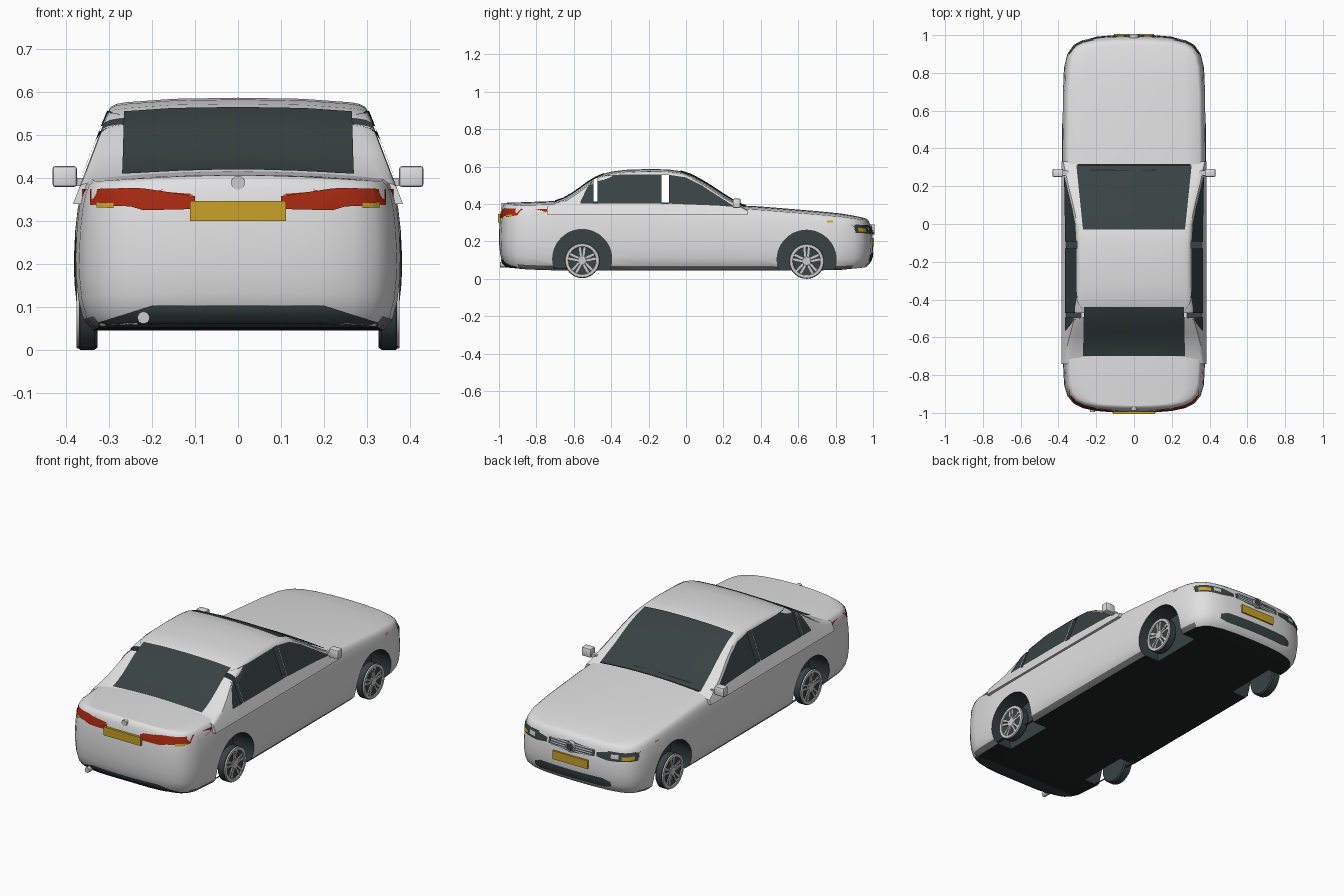
import bpy, bmesh, math
from mathutils import Vector
from mathutils.bvhtree import BVHTree

if "Cube" in bpy.data.objects:
    bpy.data.objects.remove(bpy.data.objects["Cube"])


def material(name, r, g, b):
    m = bpy.data.materials.new(name)
    m.use_nodes = True
    m.diffuse_color = (r, g, b, 1)
    m.node_tree.nodes["Principled BSDF"].inputs["Base Color"].default_value = (r, g, b, 1)
    return m


PAINT = material("silver paint", .75, .75, .75)
DARK = material("dark glass", .04, .055, .055)
BLACK = material("black trim", .014, .018, .018)
GREY = material("sill grey", .16, .16, .16)
CHROME = material("chrome", .6, .6, .6)
RED = material("lamp red", .38, .022, .006)
YELLOW = material("plate yellow", .58, .36, .02)


def finish(bm, name, mats, angle=35):
    bmesh.ops.remove_doubles(bm, verts=bm.verts, dist=1e-5)
    mesh = bpy.data.meshes.new(name)
    bm.to_mesh(mesh)
    bm.free()
    ob = bpy.data.objects.new(name, mesh)
    bpy.context.collection.objects.link(ob)
    for m in mats:
        mesh.materials.append(m)
    smooth(ob, angle)
    return ob


def smooth(ob, angle=35):
    bpy.ops.object.select_all(action='DESELECT')
    bpy.context.view_layer.objects.active = ob
    ob.select_set(True)
    bpy.ops.object.shade_smooth_by_angle(angle=math.radians(angle))


def lerp(table, v):
    for (a, p), (b, q) in zip(table, table[1:]):
        if v <= b:
            return p + (q - p) * max(0, v - a) / (b - a)
    return table[-1][1]


def loft(rows, bm):
    """Skin equal-length rows of points."""
    vs = [[bm.verts.new(p) for p in row] for row in rows]
    faces = []
    for a, b in zip(vs, vs[1:]):
        faces += [bm.faces.new((a[i], a[i + 1], b[i + 1], b[i])) for i in range(len(a) - 1)]
    return faces


def box(name, lo, hi, mat, bevel=0):
    bm = bmesh.new()
    bmesh.ops.create_cube(bm, size=1)
    for v in bm.verts:
        v.co = [(a + b) / 2 + c * (b - a) for a, b, c in zip(lo, hi, v.co)]
    if bevel:
        bmesh.ops.bevel(bm, geom=bm.edges[:], offset=bevel, segments=2, affect='EDGES', profile=.5)
    return finish(bm, name, [mat])


def lathe(name, prof, centre, axis, mat, n=40):
    """Revolve (radius, along) points about a horizontal axis."""
    bm = bmesh.new()
    rows = []
    for k in range(n + 1):
        a = 2 * math.pi * k / n
        c, s = math.cos(a), math.sin(a)
        rows.append([Vector((h, r * c, r * s) if axis == 'x' else (r * c, h, r * s)) + Vector(centre)
                     for r, h in prof])
    loft(rows, bm)
    bmesh.ops.remove_doubles(bm, verts=bm.verts, dist=1e-5)
    bmesh.ops.recalc_face_normals(bm, faces=bm.faces)
    return finish(bm, name, [mat])


# Lower body: plan outline repeated at several heights, with crowned lid and flat floor
outline = [(0, -1), (.1, -.998), (.2, -.99), (.27, -.975), (.32, -.95), (.353, -.91), (.37, -.85),
           (.378, -.7), (.381, -.5), (.382, -.2), (.382, .1), (.382, .4), (.379, .7), (.37, .83),
           (.353, .9), (.322, .945), (.275, .972), (.2, .99), (.1, .998), (0, 1)]
levels = [(.04, 0), (.018, .07), (.006, .2), (.001, .35), (0, .5), (.003, .68), (.009, .83),
          (.016, .92), (.024, .975), (.036, 1)]
deck = [(-1, .383), (-.7, .394), (-.3, .39), (0, .385), (.3, .372), (.6, .35), (.85, .325), (.95, .305), (1, .285)]
floor = [(-1, .065), (-.8, .045), (.8, .045), (1, .065)]


def body_point(x, y, t):
    top = lerp(deck, y) + .022 * (1 - (x / .38) ** 2)
    low = lerp(floor, y)
    return Vector((x, y, low + t * (top - low)))


def ring(inset, t):
    pts = []
    for i, (x, y) in enumerate(outline):
        ax, ay = outline[max(i - 1, 0)]
        bx, by = outline[min(i + 1, len(outline) - 1)]
        d = Vector((bx - ax, by - ay)).normalized()
        if i in (0, len(outline) - 1):
            d = Vector((1 if y < 0 else -1, 0))
        pts.append(body_point(x - d.y * inset, y + d.x * inset, t))
    return pts


bm = bmesh.new()
rings = [ring(*l) for l in levels]
for s in (1, -1):
    loft([[Vector((p.x * s, p.y, p.z)) for p in r] for r in rings], bm)
for r, t in ((rings[0], 0), (rings[-1], 1)):
    loft([[body_point(p.x * k / 5, p.y, t) if t else Vector((p.x * k / 5, p.y, p.z))
           for k in range(-5, 6)] for p in r], bm)
bmesh.ops.remove_doubles(bm, verts=bm.verts, dist=1e-5)
bmesh.ops.dissolve_degenerate(bm, edges=bm.edges, dist=1e-5)
bmesh.ops.recalc_face_normals(bm, faces=bm.faces)
for f in bm.faces:
    c = f.calc_center_median()
    if f.normal.z < -.9:
        f.material_index = 2
    elif c.z < .068 and abs(c.y) < .9:
        f.material_index = 3
body_tree = BVHTree.FromBMesh(bm)
body = finish(bm, "body", [PAINT, DARK, BLACK, GREY])

# Cabin: sections along the roof line
roof = [(-.74, .395), (-.70, .412), (-.64, .437), (-.58, .477), (-.52, .522), (-.46, .556), (-.40, .573),
        (-.32, .583), (-.2, .587), (-.1, .585), (-.02, .575), (.04, .553), (.12, .507), (.2, .453),
        (.27, .41), (.33, .37)]
BASE = .34
bm = bmesh.new()
rows = []
for y, z in roof:
    r = min(.032, (z - BASE) * .35)
    e = .365 - .38 * (z - r - .39)
    half = [(e + .38 * (z - r - BASE), BASE), (e, z - r), (e - .2 * r, z - .65 * r),
            (e - .6 * r, z - .45 * r), (e - 1.3 * r, z - .33 * r), (e * .5, z - .08 * r)]
    rows.append([(x, y, h) for x, h in half] + [(0, y, z)] + [(-x, y, h) for x, h in reversed(half)])
loft([row + [row[0]] for row in rows], bm)
bmesh.ops.remove_doubles(bm, verts=bm.verts, dist=1e-5)
bmesh.ops.holes_fill(bm, edges=[e for e in bm.edges if e.is_boundary])
bmesh.ops.recalc_face_normals(bm, faces=bm.faces)
cabin_tree = BVHTree.FromBMesh(bm)
cabin = finish(bm, "cabin", [PAINT, DARK])


def cut(target, cutter):
    cutter.data.materials.clear()
    for m in (PAINT, DARK):
        cutter.data.materials.append(m)
    for p in cutter.data.polygons:
        p.material_index = 1
    mod = target.modifiers.new("cut", 'BOOLEAN')
    mod.operation, mod.solver, mod.object = 'DIFFERENCE', 'EXACT', cutter
    bpy.context.view_layer.objects.active = target
    bpy.ops.object.modifier_apply(modifier=mod.name)
    bpy.data.objects.remove(cutter)


# Wheel arches and the open gaps between the side windows
AXLES = {"rear": (-.555, .098), "front": (.645, .094)}
for y, z in AXLES.values():
    for s in (1, -1):
        cut(body, lathe("arch_cutter", [(0, -.1), (.158, -.1), (.158, .1), (0, .1)], (s * .35, y, z + .008), 'x', DARK, 48))
for y0, y1, z1 in ((-.495, -.472, .54), (-.13, -.092, .555)):
    cut(cabin, box("gap_cutter", (-.5, y0, .402), (.5, y1, z1), DARK))
smooth(body)
smooth(cabin)


def patch(name, axis, s, stations, mat, lift=.004, nv=6):
    """Thin skin over the car: stations are (u, v_low, v_high), cast along an axis."""
    d = {'x': Vector((-s, 0, 0)), 'y': Vector((0, -s, 0)), 'z': Vector((0, 0, -1))}[axis]
    us = []
    for a, b in zip(stations, stations[1:]):
        us += [[p + (q - p) * k / 6 for p, q in zip(a, b)] for k in range(6)]
    us.append(stations[-1])
    bm = bmesh.new()
    grid = []
    for u, lo, hi in us:
        row = []
        for k in range(nv + 1):
            v = lo + (hi - lo) * k / nv
            o = {'x': Vector((s * 2, u, v)), 'y': Vector((u, s * 2, v)), 'z': Vector((v, u, 2))}[axis]
            hits = [h for h in (t.ray_cast(o, d) for t in (body_tree, cabin_tree)) if h[0]]
            h = min(hits, key=lambda h: h[3]) if hits else None
            row.append(bm.verts.new(h[0] - d * lift) if h else None)
        grid.append(row)
    for a, b in zip(grid, grid[1:]):
        for i in range(nv):
            q = (a[i], a[i + 1], b[i + 1], b[i])
            if all(q):
                f = bm.faces.new(q)
                f.normal_update()
                if f.normal.dot(d) > 0:
                    f.normal_flip()
    return finish(bm, name, [mat], 60)


# Screens and wipers
patch("windscreen", 'z', 1, [(-.03, -.27, .27), (.31, -.305, .305)], DARK, nv=16)
patch("rear_window", 'z', 1, [(-.70, -.27, .27), (-.44, -.265, .265)], DARK, nv=16)
patch("wiper_cowl", 'z', 1, [(.306, -.30, .30), (.318, -.30, .30)], BLACK, .007, 16)
patch("wiper", 'z', 1, [(.283, -.23, .12), (.289, -.23, .12)], BLACK, .008, 10)

for s, side in ((1, "left"), (-1, "right")):
    # Side glass
    patch(side + "_quarter_window", 'x', s, [(-.565, .402, .41), (-.53, .402, .485), (-.495, .402, .53)], DARK)
    patch(side + "_rear_window", 'x', s, [(-.472, .402, .545), (-.4, .402, .556), (-.13, .402, .558)], DARK)
    patch(side + "_front_window", 'x', s, [(-.092, .402, .556), (0, .398, .542), (.08, .395, .502),
                                           (.16, .392, .45), (.25, .385, .393)], DARK)
    # Lamps, wrapped round the corners
    patch(side + "_tail_lamp", 'y', -1, [(s * .10, .328, .358), (s * .22, .325, .376), (s * .25, .334, .377), (s * .362, .338, .374)], RED)
    patch(side + "_tail_lamp_side", 'x', s, [(-.985, .338, .374), (-.935, .345, .372)], RED)
    patch(side + "_rear_indicator", 'y', -1, [(s * .29, .330, .342), (s * .33, .332, .343)], YELLOW, .007)
    patch(side + "_headlamp", 'y', 1, [(s * .15, .25, .272), (s * .22, .24, .285), (s * .345, .245, .29)], DARK)
    patch(side + "_headlamp_side", 'x', s, [(.90, .262, .288), (.975, .243, .287)], DARK)
    patch(side + "_headlamp_lens", 'y', 1, [(s * .23, .255, .275), (s * .27, .255, .278)], CHROME, .007)
    patch(side + "_front_indicator", 'y', 1, [(s * .285, .25, .268), (s * .335, .252, .272)], YELLOW, .008)
    patch(side + "_side_marker", 'x', s, [(.755, .302, .311), (.785, .302, .311)], YELLOW)
    # Mirrors
    xs = sorted((s * .375, s * .432))
    box(side + "_mirror", (xs[0], .25, .379), (xs[1], .292, .428), PAINT, .007)
    xs = sorted((s * .345, s * .38))
    box(side + "_mirror_stalk", (xs[0], .258, .382), (xs[1], .282, .40), CHROME)
    # Wheels
    for end, (y, z) in AXLES.items():
        name = side + "_" + end
        c = (s * .352, y, z)
        lathe(name + "_tyre", [(0, -.025), (.088, -.025), (.094, -.018), (.094, .016), (.088, .022), (.07, .018), (0, .012)]
              if s > 0 else [(0, .025), (.088, .025), (.094, .018), (.094, -.016), (.088, -.022), (.07, -.018), (0, -.012)], c, 'x', DARK)
        lathe(name + "_rim", [(r, h * s) for r, h in ((.072, .016), (.075, .024), (.09, .024), (.092, .016))], c, 'x', CHROME)
        lathe(name + "_hub", [(r, h * s) for r, h in ((0, .022), (.022, .022), (.03, .012))], c, 'x', CHROME, 20)
        bm = bmesh.new()
        for k in range(5):
            a = math.pi * (.5 + .4 * k)
            rad, tan = Vector((0, math.cos(a), math.sin(a))), Vector((0, -math.sin(a), math.cos(a)))
            for off in (-1, 1):
                loft([[Vector(c) + rad * r + tan * (w * off + j * .0055) + Vector((s * h, 0, 0))
                       for j, h in ((-1, .012), (-1, .021), (1, .021), (1, .012))]
                      for r, w in ((.015, .006), (.076, .013))], bm)
        bmesh.ops.recalc_face_normals(bm, faces=bm.faces)
        finish(bm, name + "_spokes", [CHROME])

# Rear fittings
box("rear_plate", (-.112, -1.005, .30), (.112, -.992, .346), YELLOW)
patch("rear_valance", 'y', -1, [(-.35, .052, .056), (-.2, .052, .103), (.2, .052, .103), (.35, .052, .056)], DARK)
lathe("boot_badge", [(0, -.012), (.016, -.012), (.016, .012), (0, .012)], (0, -.975, .389), 'y', CHROME, 24)
lathe("exhaust", [(0, -.04), (.014, -.04), (.014, .06), (0, .06)], (-.22, -.955, .075), 'y', CHROME, 20)

# Nose fittings
patch("grille", 'y', 1, [(-.14, .248, .28), (0, .236, .29), (.14, .248, .28)], DARK)
for k in range(4):
    z = .246 + .011 * k
    patch("grille_bar", 'y', 1, [(-.125, z, z + .005), (.125, z, z + .005)], CHROME, .008, 1)
lathe("nose_badge", [(0, -.01), (.024, -.01), (.024, .012), (0, .012)], (0, .992, .264), 'y', DARK, 24)
lathe("nose_badge_ring", [(.021, .012), (.022, .015), (.027, .015), (.028, -.01)], (0, .992, .264), 'y', CHROME, 24)
box("front_plate", (-.105, .985, .172), (.105, 1.006, .218), YELLOW)
patch("front_intake", 'y', 1, [(-.23, .10, .125), (-.19, .09, .14), (.19, .09, .14), (.23, .10, .125)], DARK)
